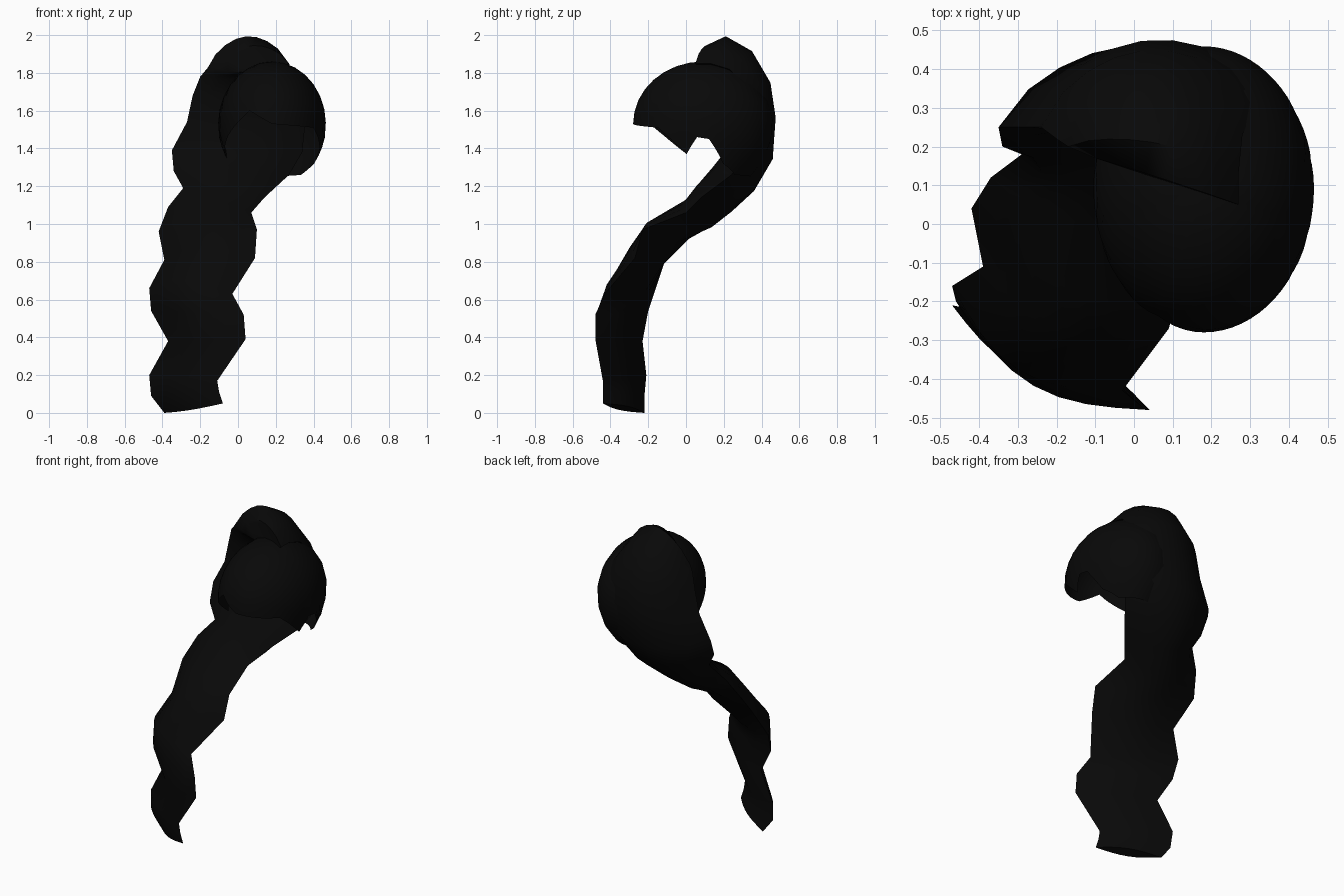
import bpy
import bmesh
from math import sin, cos, asin, pi, radians
from mathutils import Vector

default_cube = bpy.data.objects.get("Cube")
if default_cube:
    bpy.data.objects.remove(default_cube, do_unlink=True)


def make_material(name, colour):
    material = bpy.data.materials.new(name)
    material.use_nodes = True
    material.diffuse_color = colour
    shader = material.node_tree.nodes["Principled BSDF"]
    shader.inputs["Base Color"].default_value = colour
    shader.inputs["Roughness"].default_value = 0.8
    return material


def finish_object(name, bm, material, smooth_angle):
    """Turn a bmesh into a smooth shaded object with one material."""
    mesh = bpy.data.meshes.new(name)
    bm.to_mesh(mesh)
    bm.free()
    mesh.materials.append(material)
    obj = bpy.data.objects.new(name, mesh)
    bpy.context.collection.objects.link(obj)
    bpy.ops.object.select_all(action="DESELECT")
    obj.select_set(True)
    bpy.context.view_layer.objects.active = obj
    bpy.ops.object.shade_smooth_by_angle(angle=radians(smooth_angle))
    return obj


def bridge_rings(bm, rings):
    """Join neighbouring closed rings with quads."""
    for upper, lower in zip(rings, rings[1:]):
        count = len(upper)
        for i in range(count):
            j = (i + 1) % count
            bm.faces.new((upper[i], lower[i], lower[j], upper[j]))


def interpolate(pairs, value):
    """Read a piecewise linear curve given as (position, height) pairs."""
    for (start, low), (end, high) in zip(pairs, pairs[1:]):
        if start <= value <= end:
            return low + (high - low) * (value - start) / (end - start)
    return pairs[-1][1]


black_hair = make_material("black hair", (0.0025, 0.0025, 0.0025, 1.0))

# Scalp cap: an open ellipsoid shell trimmed along the hairline
# Hairline: angle around the head from the front, height
hairline = [
    (-180, 1.25), (-110, 1.32), (-95, 1.45), (-85, 1.46), (-75, 1.37),
    (-55, 1.47), (-25, 1.6), (0, 1.53), (50, 1.51), (60, 1.46),
    (75, 1.37), (85, 1.46), (95, 1.45), (110, 1.32), (130, 1.26), (180, 1.25),
]
cap_centre = Vector((0.18, 0.09, 1.53))
cap_width, cap_depth = 0.285, 0.37
cap_rise, cap_drop = 0.33, 0.38
cap_columns = 72
cap_rows = 8


def vertical_radius(offset):
    return cap_rise if offset > 0 else cap_drop


def cap_point(angle, elevation):
    return cap_centre + Vector((
        cap_width * sin(angle) * cos(elevation),
        -cap_depth * cos(angle) * cos(elevation),
        vertical_radius(elevation) * sin(elevation),
    ))


bm = bmesh.new()
rings = []
for row in range(cap_rows):
    ring = []
    for column in range(cap_columns):
        degrees = -180 + 360 * column / cap_columns
        offset = interpolate(hairline, degrees) - cap_centre.z
        lowest = asin(offset / vertical_radius(offset))
        elevation = pi / 2 + (lowest - pi / 2) * (row + 1) / cap_rows
        ring.append(bm.verts.new(cap_point(radians(degrees), elevation)))
    rings.append(ring)
bridge_rings(bm, rings)
crown = bm.verts.new(cap_point(0, pi / 2))
for i in range(cap_columns):
    bm.faces.new((crown, rings[0][i], rings[0][(i + 1) % cap_columns]))
bm.normal_update()
if crown.normal.z < 0:
    bmesh.ops.reverse_faces(bm, faces=bm.faces[:])
finish_object("scalp_cap", bm, black_hair, 50)

# Ponytail: a lens section swept from the crown, down the back and forward
# Each station: right edge, left edge, outer bulge, inner bulge
stations = [
    ((-0.1, 0.17, 1.82), (0.27, 0.05, 1.85), 0.11, 0.03),
    ((-0.17, 0.2, 1.81), (0.27, 0.13, 1.85), 0.17, 0.04),
    ((-0.2, 0.22, 1.78), (0.28, 0.23, 1.82), 0.17, 0.04),
    ((-0.24, 0.25, 1.68), (0.32, 0.32, 1.72), 0.17, 0.04),
    ((-0.27, 0.25, 1.54), (0.36, 0.34, 1.57), 0.18, 0.04),
    ((-0.35, 0.25, 1.39), (0.34, 0.32, 1.38), 0.18, 0.06),
    ((-0.34, 0.2, 1.28), (0.27, 0.24, 1.26), 0.17, 0.08),
    ((-0.29, 0.18, 1.19), (0.14, 0.08, 1.14), 0.15, 0.08),
    ((-0.37, 0.12, 1.09), (0.07, 0, 1.06), 0.12, 0.08),
    ((-0.42, 0.04, 0.96), (0.1, -0.23, 0.97), 0.09, 0.09),
    ((-0.39, -0.11, 0.81), (0.09, -0.27, 0.82), 0.06, 0.12),
    ((-0.47, -0.16, 0.66), (-0.03, -0.43, 0.63), 0.05, 0.11),
    ((-0.46, -0.2, 0.54), (0.03, -0.48, 0.52), 0.04, 0.09),
    ((-0.37, -0.23, 0.38), (0.04, -0.48, 0.39), 0.04, 0.07),
    ((-0.47, -0.21, 0.2), (-0.11, -0.44, 0.17), 0.04, 0.05),
    ((-0.46, -0.22, 0.09), (-0.1, -0.44, 0.11), 0.04, 0.04),
    ((-0.39, -0.22, 0), (-0.08, -0.44, 0.05), 0.03, 0.03),
]
section_steps = 8
gathered_stations = 8


def lens_section(right_edge, left_edge, tangent, outer, inner, power):
    """Points around a lens that bulges away from and towards the head."""
    chord = left_edge - right_edge
    outward = chord.cross(tangent).normalized()
    points = []
    for start, along, bulge in (
            (right_edge, chord, outward * outer),
            (left_edge, -chord, -outward * inner)):
        for i in range(section_steps):
            t = i / section_steps
            points.append(start + along * t + bulge * sin(pi * t) ** power)
    return points


middles = [(Vector(s[0]) + Vector(s[1])) / 2 for s in stations]
bm = bmesh.new()
rings = []
for i, (right_edge, left_edge, outer, inner) in enumerate(stations):
    before = middles[max(i - 1, 0)]
    after = middles[min(i + 1, len(middles) - 1)]
    # The gathered upper part is rounder than the flat hanging part
    power = 0.7 if i < gathered_stations else 1
    points = lens_section(Vector(right_edge), Vector(left_edge),
                          after - before, outer, inner, power)
    rings.append([bm.verts.new(point) for point in points])
bridge_rings(bm, rings)
bm.faces.new(rings[0])
bm.faces.new(rings[-1])
bmesh.ops.recalc_face_normals(bm, faces=bm.faces[:])
finish_object("ponytail", bm, black_hair, 50)
